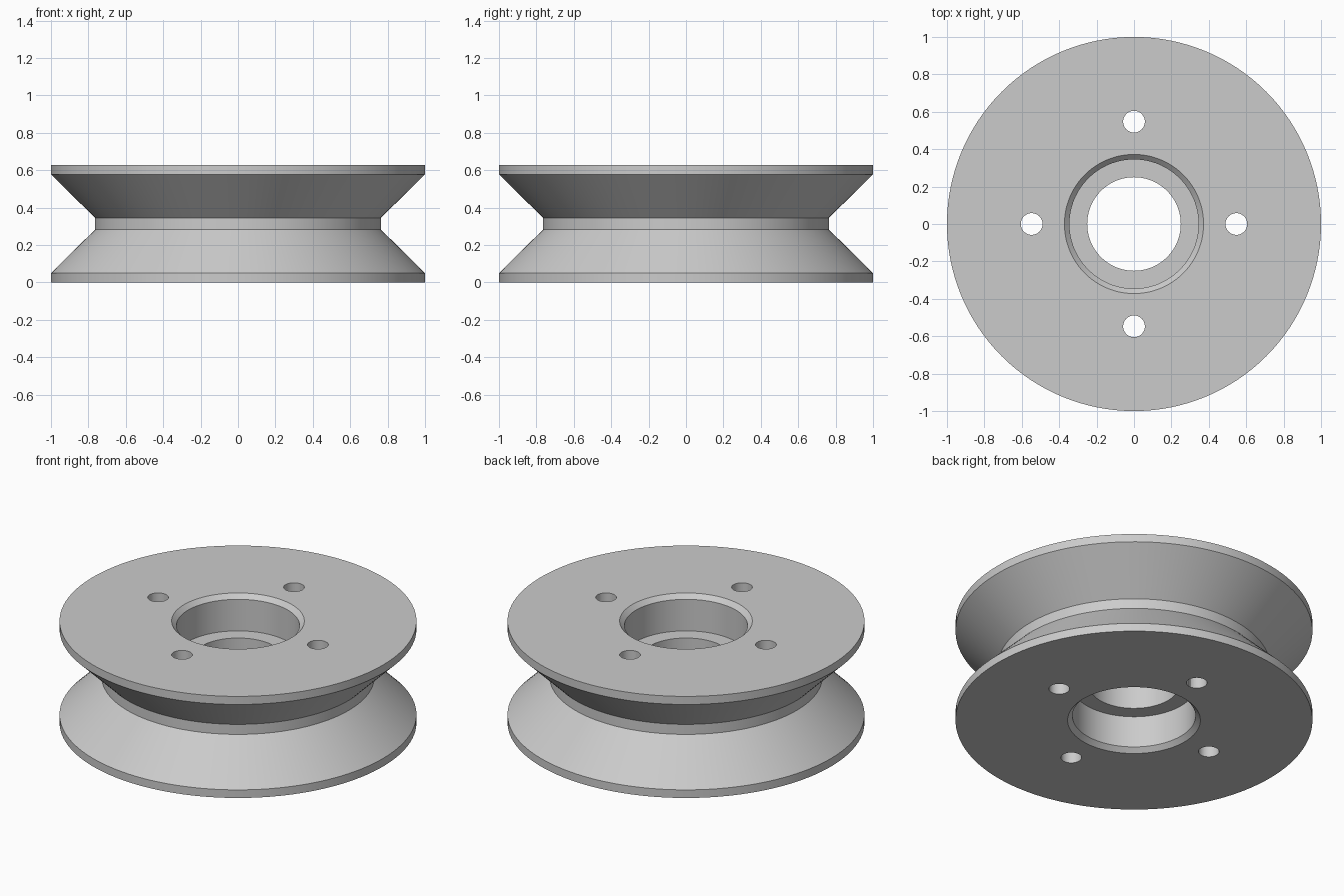
import bpy, math

cube = bpy.data.objects.get("Cube")
if cube:
    bpy.data.objects.remove(cube, do_unlink=True)

HEIGHT = 0.628
SEGMENTS = 128

grey = bpy.data.materials.new("light_grey")
grey.use_nodes = True
grey.diffuse_color = (0.6, 0.6, 0.6, 1)
grey.node_tree.nodes["Principled BSDF"].inputs["Base Color"].default_value = (0.6, 0.6, 0.6, 1)


def lathe(name, profile):
    """Spin a closed (radius, z) profile around the z axis."""
    n = len(profile)
    verts, faces = [], []
    for s in range(SEGMENTS):
        a = math.tau * s / SEGMENTS
        verts += [(r * math.cos(a), r * math.sin(a), z) for r, z in profile]
        t = (s + 1) % SEGMENTS
        for i in range(n):
            j = (i + 1) % n
            faces.append((s * n + i, t * n + i, t * n + j, s * n + j))
    mesh = bpy.data.meshes.new(name)
    mesh.from_pydata(verts, [], faces)
    mesh.materials.append(grey)
    obj = bpy.data.objects.new(name, mesh)
    bpy.context.collection.objects.link(obj)
    return obj


# Wheel body: lower half of the section, mirrored for the upper half
lower = [(0.25, 0.222), (0.345, 0.222), (0.345, 0.027), (0.372, 0),
         (1, 0), (1, 0.05), (0.764, 0.283)]
upper = [(r, HEIGHT - z) for r, z in reversed(lower)]
wheel = lathe("grooved_wheel", lower + upper)

# Four bolt holes drilled through the web
cutters = []
for k in range(4):
    a = k * math.pi / 2
    bpy.ops.mesh.primitive_cylinder_add(
        vertices=48, radius=0.058, depth=1,
        location=(0.547 * math.cos(a), 0.547 * math.sin(a), HEIGHT / 2))
    cutter = bpy.context.object
    cutter.name = "bolt_hole_cutter"
    cutter.hide_render = True
    cutter.data.materials.append(grey)
    mod = wheel.modifiers.new("bolt_hole", "BOOLEAN")
    mod.operation = "DIFFERENCE"
    mod.solver = "EXACT"
    mod.object = cutter
    cutters.append(cutter)

bpy.ops.object.select_all(action="DESELECT")
wheel.select_set(True)
bpy.context.view_layer.objects.active = wheel
for mod in list(wheel.modifiers):
    bpy.ops.object.modifier_apply(modifier=mod.name)
for cutter in cutters:
    bpy.data.objects.remove(cutter, do_unlink=True)

# Smooth round walls with crisp rims
bpy.ops.object.shade_smooth_by_angle(angle=math.radians(30))
